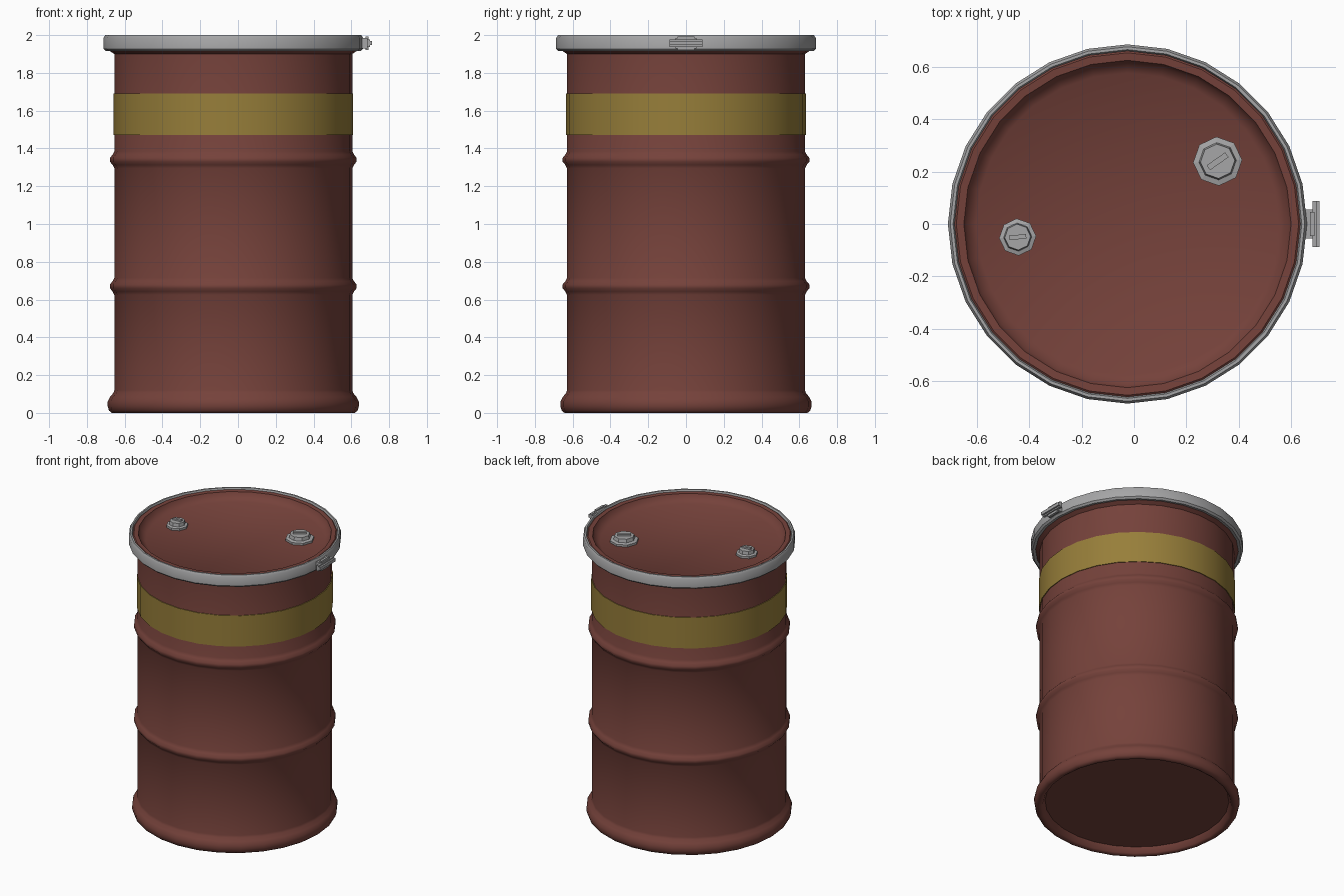
import bpy, bmesh, math
from mathutils import Matrix, Vector

cube = bpy.data.objects.get("Cube")
if cube:
    bpy.data.objects.remove(cube, do_unlink=True)

AXIS_X = -0.025
SIDES = 28


def material(name, color):
    mat = bpy.data.materials.new(name)
    mat.use_nodes = True
    mat.diffuse_color = (*color, 1)
    bsdf = next(n for n in mat.node_tree.nodes if n.type == 'BSDF_PRINCIPLED')
    bsdf.inputs["Base Color"].default_value = (*color, 1)
    return mat


RED = material("rust red paint", (0.178, 0.054, 0.043))
YELLOW = material("yellow paint", (0.31, 0.21, 0.042))
STEEL = material("grey steel", (0.38, 0.38, 0.385))


def finish(name, bm, mat, smooth_angle=None):
    bmesh.ops.recalc_face_normals(bm, faces=bm.faces[:])
    mesh = bpy.data.meshes.new(name)
    bm.to_mesh(mesh)
    bm.free()
    mesh.materials.append(mat)
    obj = bpy.data.objects.new(name, mesh)
    bpy.context.collection.objects.link(obj)
    if smooth_angle:
        bpy.ops.object.select_all(action='DESELECT')
        obj.select_set(True)
        bpy.context.view_layer.objects.active = obj
        bpy.ops.object.shade_smooth_by_angle(angle=math.radians(smooth_angle))
    return obj


def lathe(name, profile, mat, center=(AXIS_X, 0), sides=SIDES, closed=False,
          smooth_angle=None, turn=0.0):
    """Revolve (radius, height) points; open profiles get end caps."""
    bm = bmesh.new()
    rings = []
    for r, z in profile:
        angles = [turn + math.tau * i / sides for i in range(sides)]
        rings.append([bm.verts.new((center[0] + r * math.cos(a),
                                    center[1] + r * math.sin(a), z)) for a in angles])
    pairs = list(zip(rings, rings[1:]))
    if closed:
        pairs.append((rings[-1], rings[0]))
    else:
        bm.faces.new(rings[0])
        bm.faces.new(rings[-1])
    for low, high in pairs:
        for i in range(sides):
            j = (i + 1) % sides
            bm.faces.new((low[i], low[j], high[j], high[i]))
    return finish(name, bm, mat, smooth_angle)


def box(name, center, size, mat, turn=0.0):
    bm = bmesh.new()
    bmesh.ops.create_cube(bm, size=1, matrix=Matrix.Translation(Vector(center))
                          @ Matrix.Rotation(turn, 4, 'Z') @ Matrix.Diagonal((*size, 1)))
    return finish(name, bm, mat)


# Drum shell: recessed base, rolled foot, two ribs, flared neck, recessed lid
WALL = 0.63


def rib(z):
    return [(WALL, z - 0.045), (WALL + 0.009, z - 0.027), (WALL + 0.023, z - 0.01),
            (WALL + 0.023, z + 0.01), (WALL + 0.009, z + 0.027), (WALL, z + 0.045)]


base = [(0.595, 0.045), (0.612, 0.008), (0.625, 0), (0.643, 0), (0.658, 0.012),
        (0.665, 0.035), (0.665, 0.06), (0.652, 0.085), (0.635, 0.105), (WALL, 0.12)]
neck = [(WALL, 1.9), (0.66, 1.92), (0.664, 1.985), (0.655, 1.992), (0.626, 1.99)]
lid = [(0.615, 1.965), (0.578, 1.94)]
lathe("drum_body", base + rib(0.67) + rib(1.34) + neck + lid, RED, smooth_angle=40)

# Painted band
lathe("painted_band", [(0.626, 1.47), (0.635, 1.47), (0.635, 1.69), (0.626, 1.69)],
      YELLOW, closed=True, smooth_angle=40)

# Clamping ring around the lid
lathe("clamp_ring", [(0.652, 1.918), (0.675, 1.915), (0.687, 1.927), (0.687, 1.985),
                     (0.678, 2.0), (0.667, 2.0), (0.661, 1.985)],
      STEEL, closed=True, smooth_angle=35)

# Ring latch on the left side
box("latch_block", (0.662, 0, 1.957), (0.046, 0.11, 0.055), STEEL)
box("latch_lug", (0.682, 0, 1.957), (0.016, 0.09, 0.07), STEEL)
box("latch_lever", (0.69, 0, 1.958), (0.016, 0.176, 0.04), STEEL)
box("latch_handle", (0.704, 0, 1.958), (0.012, 0.176, 0.022), STEEL)


# Octagonal bung caps with a grip bar on top
def bung(name, x, y, r, turn):
    lathe(name + "_cap", [(r, 1.935), (r, 1.955), (0.76 * r, 1.96), (0.7 * r, 1.983)],
          STEEL, center=(x, y), sides=8, turn=math.radians(3))
    box(name + "_grip", (x, y, 1.985), (0.92 * r, 0.24 * r, 0.018), STEEL, turn)


bung("large_bung", 0.32, 0.24, 0.094, math.radians(35))
bung("small_bung", -0.445, -0.05, 0.071, math.radians(5))
